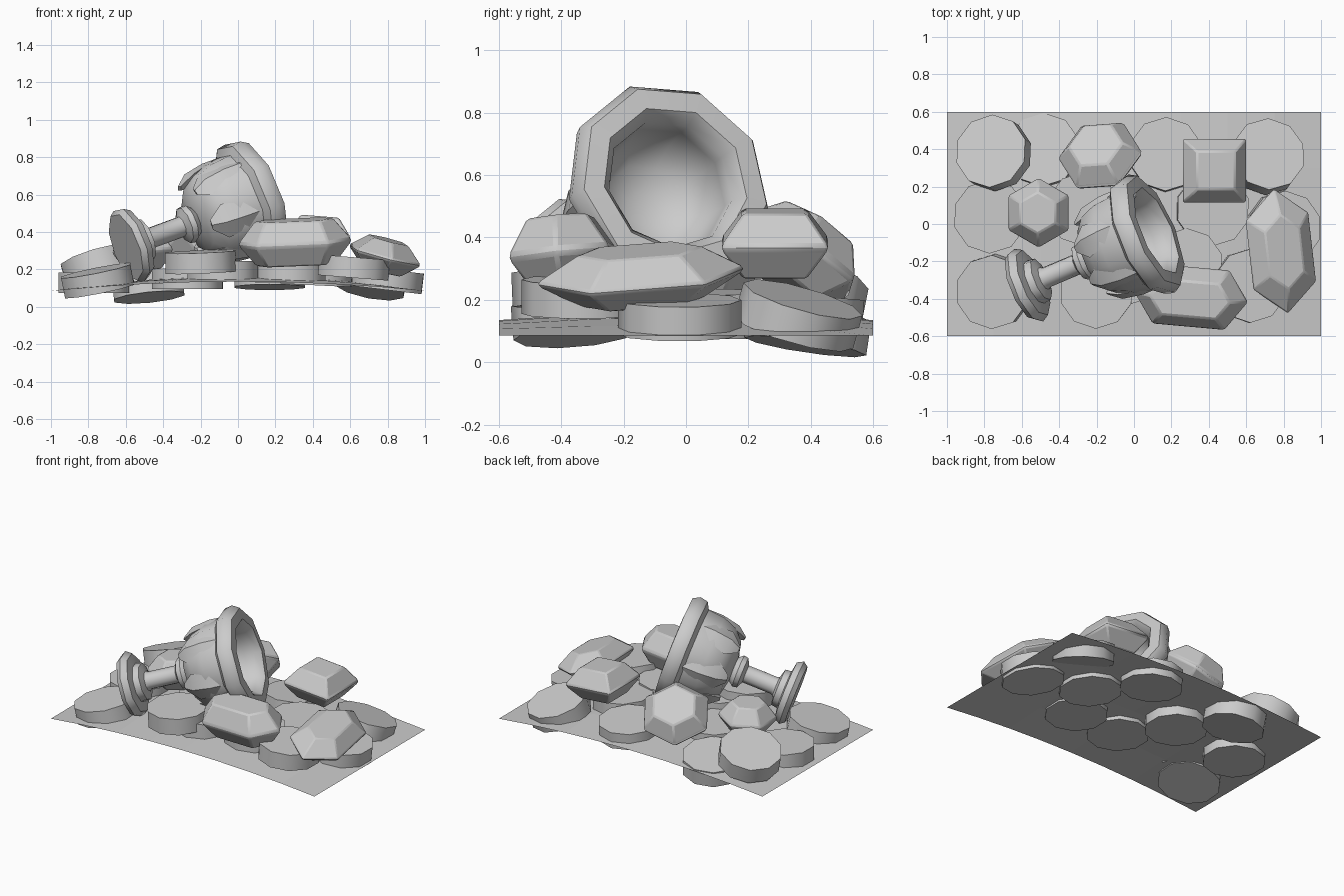
import bpy, bmesh, math
from mathutils import Vector, Matrix

old = bpy.data.objects.get("Cube")
if old:
    bpy.data.objects.remove(old)

GREY = (0.6, 0.6, 0.6, 1)
grey = bpy.data.materials.new("plain grey")
grey.diffuse_color = GREY
grey.use_nodes = True
grey.node_tree.nodes["Principled BSDF"].inputs["Base Color"].default_value = GREY


def finish(name, bm, matrix=Matrix(), smooth=None):
    """Turn a bmesh into a named object."""
    bmesh.ops.recalc_face_normals(bm, faces=bm.faces)
    mesh = bpy.data.meshes.new(name)
    bm.to_mesh(mesh)
    bm.free()
    mesh.materials.append(grey)
    obj = bpy.data.objects.new(name, mesh)
    bpy.context.collection.objects.link(obj)
    obj.matrix_world = matrix
    if smooth:
        bpy.ops.object.select_all(action='DESELECT')
        obj.select_set(True)
        bpy.context.view_layer.objects.active = obj
        bpy.ops.object.shade_smooth_by_angle(angle=math.radians(smooth))
    return obj


def lathe(profile, sides, phase=0.0):
    """Rings of (radius, height) joined around z, ends capped."""
    bm = bmesh.new()
    rings = []
    for r, z in profile:
        angles = [phase + math.tau * i / sides for i in range(sides)]
        rings.append([bm.verts.new((r * math.cos(a), r * math.sin(a), z)) for a in angles])
    for low, high in zip(rings, rings[1:]):
        for i in range(sides):
            j = (i + 1) % sides
            bm.faces.new((low[i], low[j], high[j], high[i]))
    bm.faces.new(rings[0])
    bm.faces.new(rings[-1])
    return bm


def place(loc, normal, yaw=0.0):
    """Tilt local z onto the normal after turning about it."""
    tilt = Vector((0, 0, 1)).rotation_difference(Vector(normal)).to_matrix().to_4x4()
    return Matrix.Translation(loc) @ tilt @ Matrix.Rotation(math.radians(yaw), 4, 'Z')


# Ground sheet, gently arched
bm = bmesh.new()
bmesh.ops.create_grid(bm, x_segments=8, y_segments=4, size=1)
for v in bm.verts:
    arch = 1 - v.co.x ** 2
    v.co.z = 0.085 + arch * (0.05 + 0.028 * (1 - v.co.y ** 2))
    v.co.y *= 0.6
finish("ground_sheet", bm)

# Coins: x, y, z, lean in x, lean in y
coins = [
    (-0.75, 0.38, 0.22, -0.3, 0.2),
    (-0.48, 0.39, 0.105, -0.1, 0.15),
    (-0.77, 0.04, 0.13, 0, 0),
    (-0.75, -0.36, 0.14, -0.2, -0.08),
    (-0.20, -0.36, 0.24, -0.04, -0.04),
    (-0.08, -0.25, 0.19, 0, 0),
    (-0.27, 0.08, 0.15, 0, 0),
    (0.17, 0.37, 0.16, 0, 0.08),
    (0.42, 0.08, 0.17, 0.05, 0),
    (0.28, -0.22, 0.185, 0, 0),
    (0.62, -0.33, 0.21, 0.08, 0),
    (0.80, -0.02, 0.145, 0.12, 0),
    (0.71, 0.36, 0.15, 0.2, 0.28),
]
for x, y, z, nx, ny in coins:
    finish("coin", lathe([(0.198, -0.055), (0.198, 0.055)], 10, 0.3),
           place((x, y, z), (nx, ny, 1)), 40)


def gem(name, loc, size, normal, sides=6, yaw=0, phase=0.0, table=0.6, stretch=0.0):
    """Faceted stone: table, girdle and base, with slightly softened edges."""
    bm = lathe([(table, -1), (1, -0.08), (1, 0.08), (table, 1)], sides, phase)
    bmesh.ops.scale(bm, vec=size, verts=bm.verts)
    for v in bm.verts:
        v.co.x += math.copysign(stretch, v.co.x)
    obj = finish(name, bm, place(loc, normal, yaw), 30)
    mod = obj.modifiers.new("soft_edges", 'BEVEL')
    mod.width = 0.012
    mod.segments = 1


gem("square_gem", (0.43, 0.285, 0.38), (0.24, 0.24, 0.105), (0.08, 0, 1),
    sides=4, phase=math.pi / 4)
gem("hex_gem", (-0.51, 0.06, 0.3), (0.185, 0.185, 0.1), (-0.05, 0, 1), yaw=30)
gem("leaning_gem", (-0.18, 0.365, 0.345), (0.23, 0.225, 0.11), (-0.22, 0.5, 0.75), table=0.65)
gem("front_gem", (0.305, -0.39, 0.345), (0.225, 0.185, 0.12), (-0.05, -0.1, 1),
    yaw=-5, stretch=0.08)
gem("right_gem", (0.785, -0.145, 0.275), (0.3, 0.2, 0.085), (0.25, -0.05, 1),
    yaw=97, stretch=0.035, table=0.55)

# Goblet lying at a slant, opening to the right
foot_end = Vector((-0.6, -0.34, 0.32))
mouth = Vector((0.12, -0.035, 0.585))
axis = mouth - foot_end
goblet_matrix = place(foot_end, axis, 7)
profile = [
    (0.19, 0), (0.212, 0.03), (0.19, 0.07), (0.125, 0.08), (0.12, 0.12), (0.065, 0.135),
    (0.057, 0.15), (0.057, 0.34), (0.1, 0.36), (0.105, 0.39), (0.08, 0.42),
    (0.18, 0.44), (0.245, 0.5), (0.28, 0.59), (0.29, 0.7), (0.335, 0.725),
    (0.345, 0.775), (0.32, 0.82), (0.25, 0.825), (0.215, 0.78), (0.215, 0.72),
    (0.2, 0.63), (0.14, 0.56), (0.05, 0.53),
]
finish("goblet", lathe(profile, 9, 0.2), goblet_matrix, 42)

# Pointed leaves hugging the bowl
for k in range(6):
    bm = lathe([(0.3, -0.8), (1, -0.35), (0.75, 0.35), (0.03, 1)], 4)
    bmesh.ops.scale(bm, vec=(0.045, 0.095, 0.17), verts=bm.verts)
    lean = Matrix.Rotation(math.radians(16), 4, 'Y')
    turn = Matrix.Rotation(math.tau * k / 6 + 0.9, 4, 'Z')
    finish("bowl_leaf", bm,
           goblet_matrix @ turn @ Matrix.Translation((0.24, 0, 0.56)) @ lean, 30)
